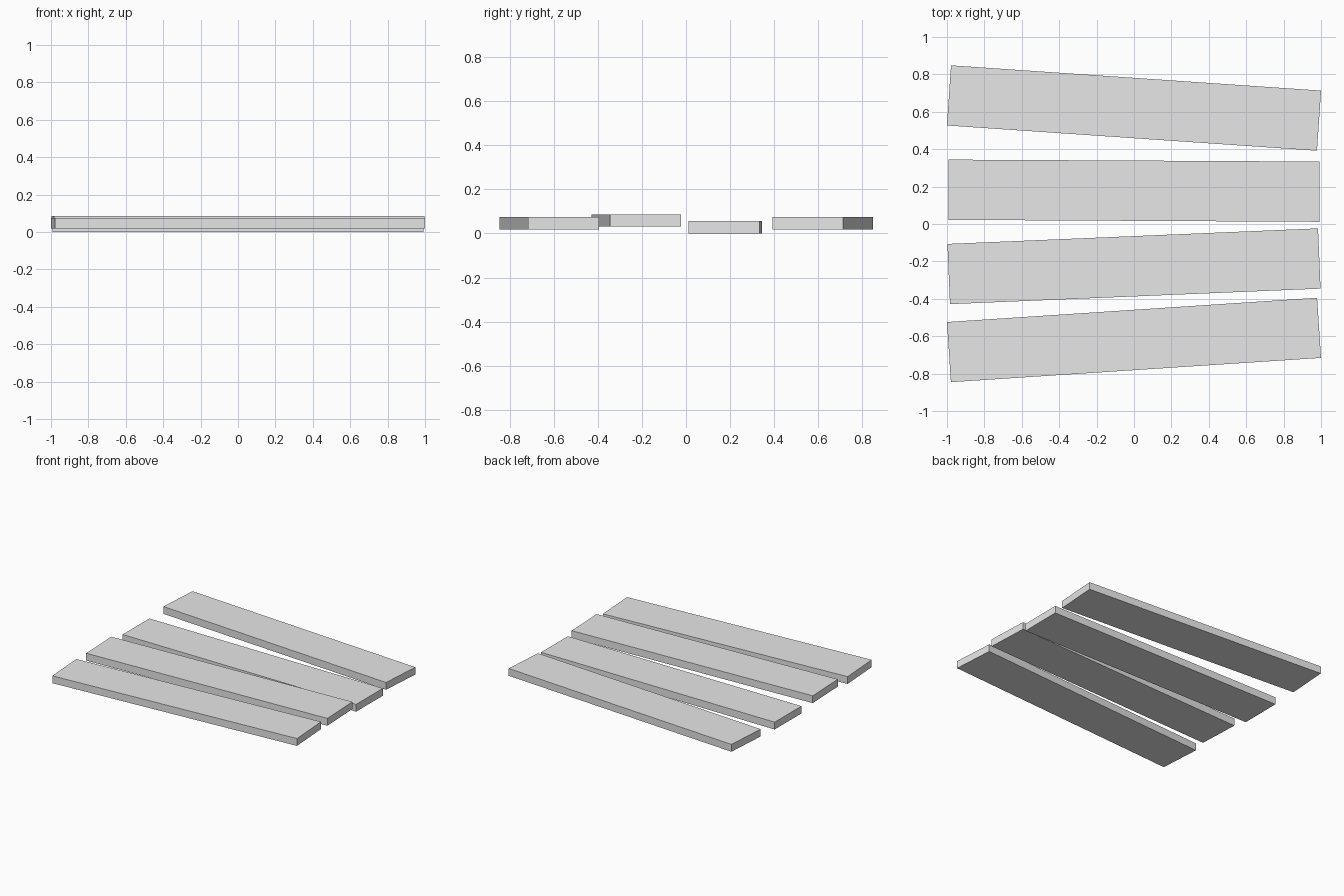
import bpy
from math import radians

cube = bpy.data.objects.get("Cube")
if cube:
    bpy.data.objects.remove(cube, do_unlink=True)

# Single plain grey
GREY = (0.8, 0.8, 0.8, 1.0)
grey = bpy.data.materials.new("plain_grey")
grey.use_nodes = True
grey.diffuse_color = GREY
for node in grey.node_tree.nodes:
    if node.type == 'BSDF_PRINCIPLED':
        node.inputs["Base Color"].default_value = GREY

LENGTH, WIDTH, THICKNESS = 1.983, 0.322, 0.056


def plank(name, y, bottom, turn):
    """A flat board lying along x, turned a little about z."""
    bpy.ops.mesh.primitive_cube_add(size=1, location=(0, y, bottom + THICKNESS / 2),
                                    rotation=(0, 0, radians(turn)))
    board = bpy.context.object
    board.name = name
    board.scale = (LENGTH, WIDTH, THICKNESS)
    bpy.ops.object.transform_apply(location=False, rotation=False, scale=True)
    board.data.materials.append(grey)


# Four loosely laid boards, front to back
plank("front_plank", -0.62, 0.019, 3.75)
plank("front_middle_plank", -0.226, 0.031, 2.4)
plank("back_middle_plank", 0.178, 0.0, -0.3)
plank("back_plank", 0.62, 0.019, -3.9)
